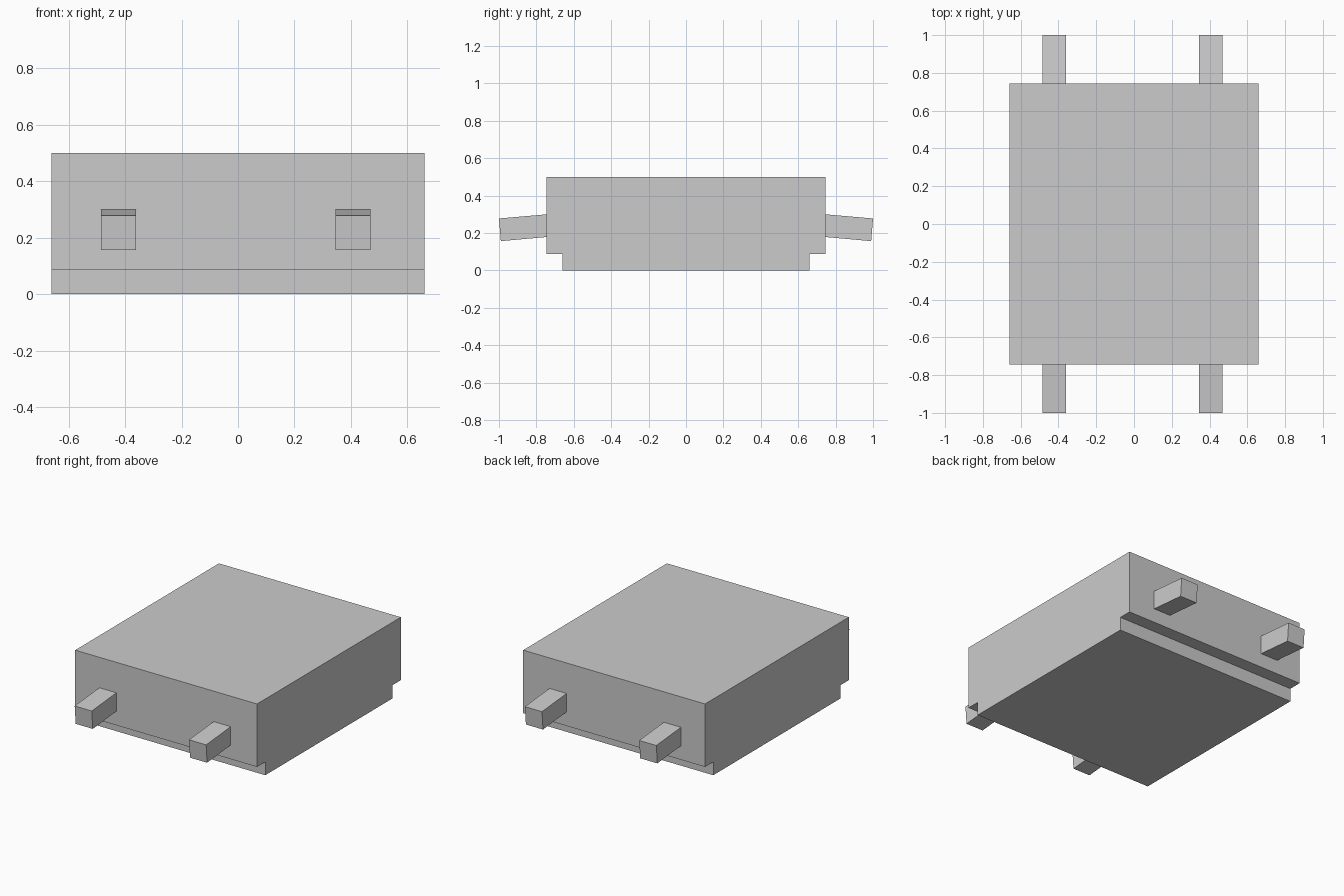
import bpy
import bmesh

cube = bpy.data.objects.get("Cube")
if cube:
    bpy.data.objects.remove(cube, do_unlink=True)

grey = bpy.data.materials.new("plain grey")
grey.use_nodes = True
colour = (0.6, 0.6, 0.6, 1)
grey.diffuse_color = colour
grey.node_tree.nodes["Principled BSDF"].inputs["Base Color"].default_value = colour


def extrude_profile(name, profile, x_min, x_max):
    """Extrude a closed (y, z) outline along x."""
    bm = bmesh.new()
    face = bm.faces.new([bm.verts.new((x_min, y, z)) for y, z in profile])
    grown = bmesh.ops.extrude_face_region(bm, geom=[face])["geom"]
    moved = [v for v in grown if isinstance(v, bmesh.types.BMVert)]
    bmesh.ops.translate(bm, verts=moved, vec=(x_max - x_min, 0, 0))
    bmesh.ops.recalc_face_normals(bm, faces=bm.faces)
    mesh = bpy.data.meshes.new(name)
    bm.to_mesh(mesh)
    bm.free()
    mesh.materials.append(grey)
    obj = bpy.data.objects.new(name, mesh)
    bpy.context.collection.objects.link(obj)
    return obj


# Block with a step along the lower front and back edges
half = [(0.66, 0), (0.66, 0.087), (0.745, 0.087), (0.745, 0.5)]
extrude_profile("body", half + [(-y, z) for y, z in reversed(half)], -0.66, 0.66)

# Square pegs drooping slightly outward, ends sunk into the body
peg = [(0.70, 0.304), (1.0, 0.278), (0.99, 0.157), (0.70, 0.183)]
for end, sign in (("front", -1), ("back", 1)):
    for side, x in (("right", -0.423), ("left", 0.407)):
        outline = [(sign * y, z) for y, z in peg]
        extrude_profile(f"{end}_{side}_peg", outline, x - 0.062, x + 0.062)
